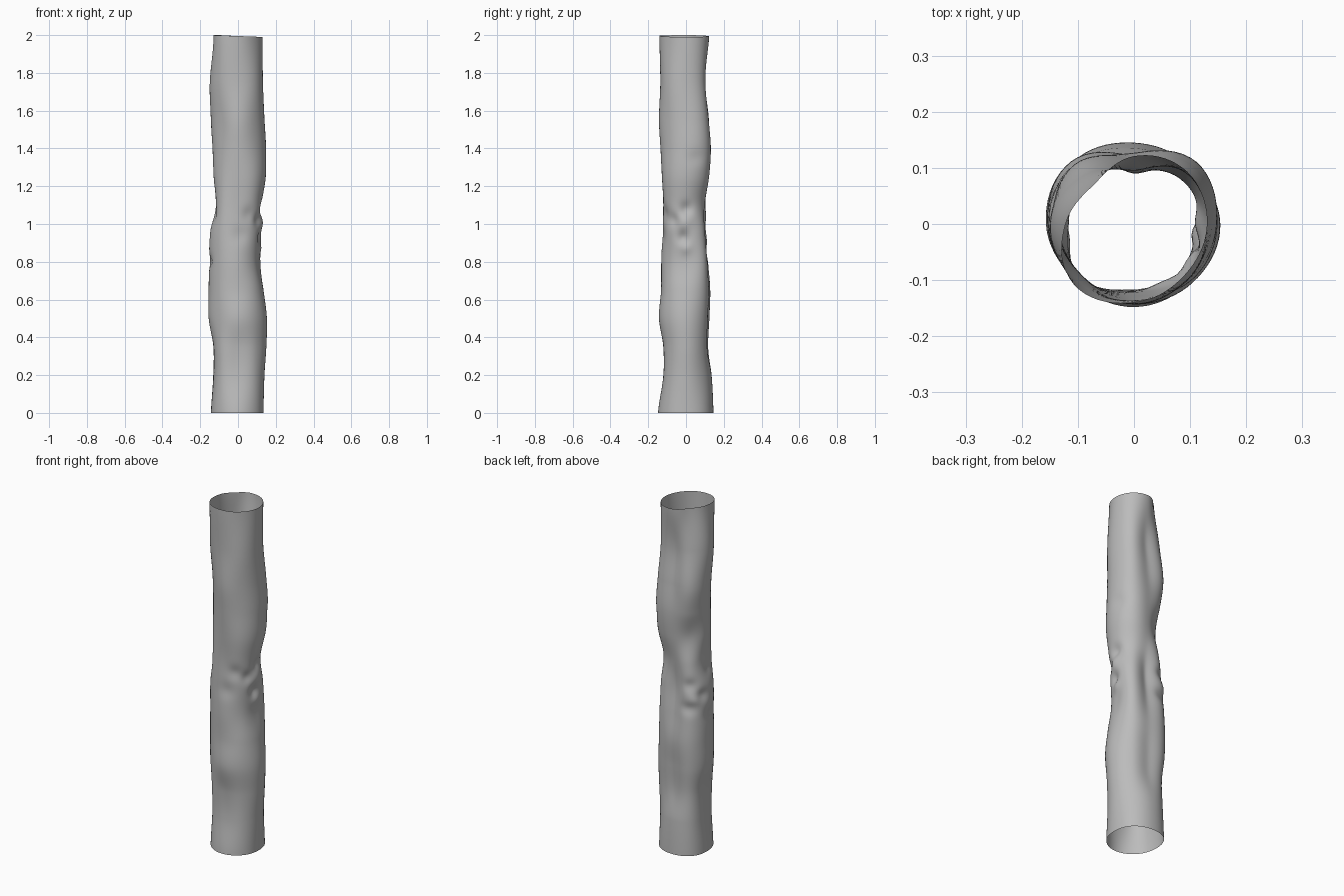
import bpy, bmesh, math
from mathutils import Vector

# Radii of the lumpy tube: height, then 8 directions counter-clockwise from +x
RINGS = [
    (0.00, .135, .143, .145, .155, .143, .145, .148, .143),
    (0.20, .140, .135, .135, .148, .130, .135, .120, .135),
    (0.35, .150, .135, .112, .143, .130, .138, .120, .137),
    (0.50, .153, .140, .115, .155, .155, .143, .143, .148),
    (0.65, .135, .142, .122, .158, .155, .143, .132, .135),
    (0.80, .112, .140, .105, .150, .153, .143, .130, .118),
    (0.95, .124, .130, .090, .143, .149, .142, .124, .122),
    (1.10, .125, .115, .100, .126, .117, .135, .120, .130),
    (1.25, .147, .145, .117, .105, .128, .132, .127, .143),
    (1.40, .148, .157, .127, .135, .135, .130, .135, .140),
    (1.55, .140, .148, .115, .150, .143, .132, .143, .138),
    (1.75, .132, .130, .095, .125, .149, .145, .136, .138),
    (2.00, .130, .133, .121, .100, .122, .152, .140, .128),
]
# Small dents and bumps round the middle: angle, height, depth, size
DENTS = [(0, 1.08, -.016, .035), (-8, .93, -.018, .035), (-3, 1.01, .008, .04),
         (-32, 1.02, -.012, .035), (-62, 1.05, -.010, .04), (-85, .94, -.007, .045),
         (185, .80, -.012, .035), (160, .92, -.014, .035), (135, .98, -.012, .035),
         (130, .85, -.012, .035), (195, 1.05, -.010, .035), (20, 1.35, -.006, .04),
         (145, .90, .007, .03), (0, .87, .008, .03)]
SEG, ROWS = 72, 160


def spline(a, b, c, d, t):
    return b + 0.5 * t * (c - a + t * (2*a - 5*b + 4*c - d + t * (3*(b - c) + d - a)))


def around(ring, ang):
    u = ang / (math.pi / 4)
    i = int(u)
    return spline(*[ring[1 + (i + k) % 8] for k in (-1, 0, 1, 2)], u - i)


def radius(ang, z):
    i = max(k for k in range(len(RINGS) - 1) if RINGS[k][0] <= z)
    t = (z - RINGS[i][0]) / (RINGS[i + 1][0] - RINGS[i][0])
    pick = [min(max(i + k, 0), len(RINGS) - 1) for k in (-1, 0, 1, 2)]
    r = spline(*[around(RINGS[k], ang) for k in pick], t)
    for deg, h, depth, size in DENTS:
        da = (ang - math.radians(deg) + math.pi) % (2 * math.pi) - math.pi
        r += depth * math.exp(-((da * 0.13) ** 2 + (z - h) ** 2) / size ** 2)
    return r


# Open tube, with the rim rising slightly at its left side
bm = bmesh.new()
rows = []
for j in range(ROWS + 1):
    z = 2 * j / ROWS
    row = []
    for i in range(SEG):
        a = 2 * math.pi * i / SEG
        r = radius(a, z)
        dip = 0.005 * (1 + math.cos(a)) * max(0, z - 1.8) / 0.2
        row.append(bm.verts.new((r * math.cos(a), r * math.sin(a), z - dip)))
    rows.append(row)
for lo, hi in zip(rows, rows[1:]):
    for i in range(SEG):
        k = (i + 1) % SEG
        bm.faces.new((lo[i], lo[k], hi[k], hi[i]))
mesh = bpy.data.meshes.new("lumpy_tube")
bm.to_mesh(mesh)
bm.free()
mesh.shade_smooth()

grey = bpy.data.materials.new("plain grey")
grey.diffuse_color = (0.5, 0.5, 0.5, 1)
mesh.materials.append(grey)
tube = bpy.data.objects.new("lumpy_tube", mesh)
bpy.context.collection.objects.link(tube)
